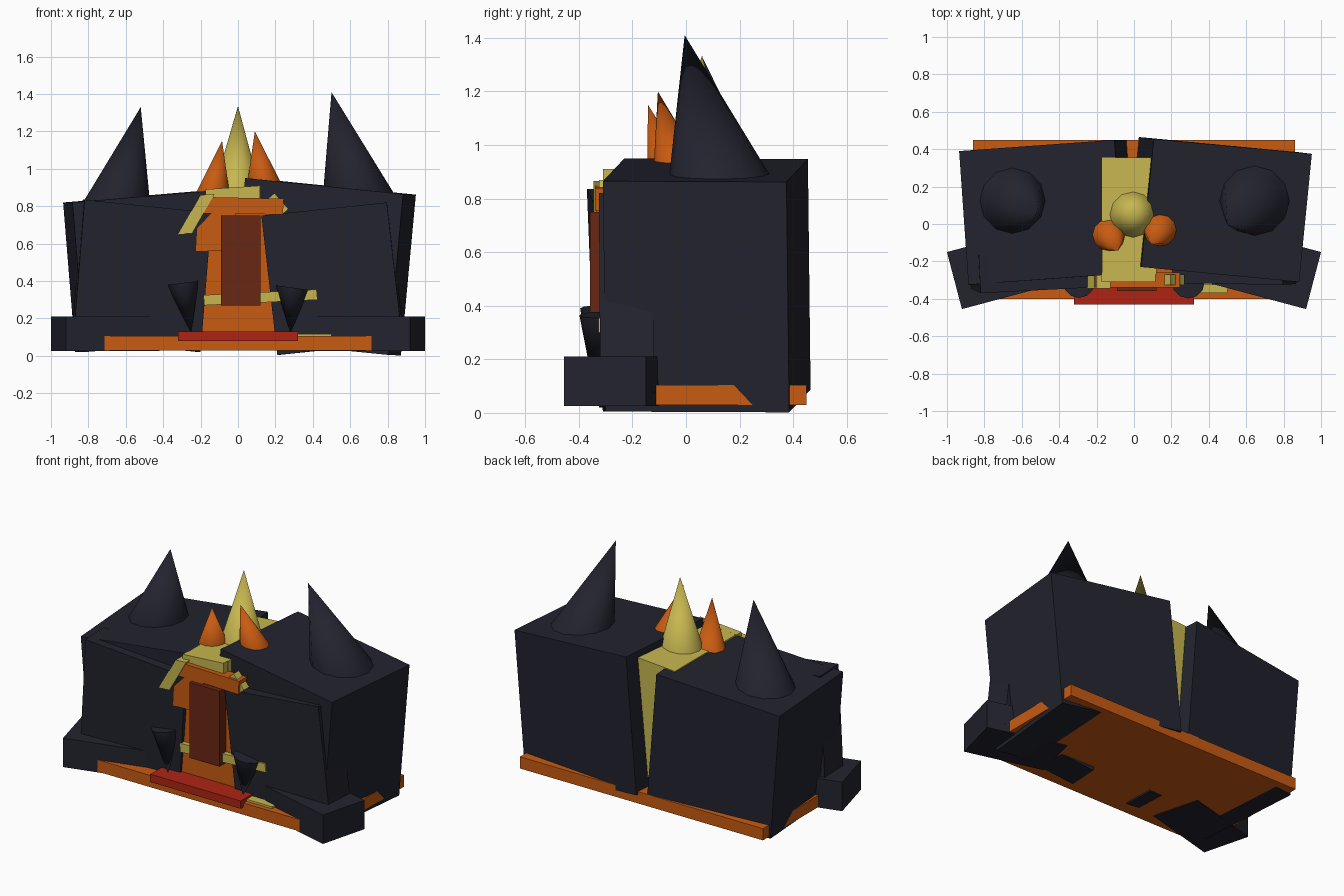
import bpy, bmesh, math
from mathutils import Vector

if "Cube" in bpy.data.objects:
    bpy.data.objects.remove(bpy.data.objects["Cube"])


def material(name, rgb):
    m = bpy.data.materials.new(name)
    m.diffuse_color = (*rgb, 1)
    m.use_nodes = True
    m.node_tree.nodes["Principled BSDF"].inputs["Base Color"].default_value = m.diffuse_color
    return m


DARK = material("dark_slate", (0.016, 0.017, 0.027))
ORANGE = material("burnt_orange", (0.58, 0.105, 0.006))
YELLOW = material("straw_yellow", (0.57, 0.47, 0.08))
RED = material("red", (0.42, 0.017, 0.007))
BROWN = material("red_brown", (0.14, 0.02, 0.006))


def finish(name, bm, mat, smooth=False):
    bmesh.ops.recalc_face_normals(bm, faces=bm.faces)
    me = bpy.data.meshes.new(name)
    bm.to_mesh(me)
    bm.free()
    me.materials.append(mat)
    ob = bpy.data.objects.new(name, me)
    bpy.context.collection.objects.link(ob)
    if smooth:
        bpy.ops.object.select_all(action='DESELECT')
        ob.select_set(True)
        bpy.context.view_layer.objects.active = ob
        bpy.ops.object.shade_smooth_by_angle(angle=math.radians(40))
    return ob


def slant_box(name, mat, corner, u, v, w):
    """Box from one corner and its three edge vectors."""
    bm = bmesh.new()
    bmesh.ops.create_cube(bm, size=1)
    c, u, v, w = map(Vector, (corner, u, v, w))
    for p in bm.verts:
        a, b, d = (t + 0.5 for t in p.co)
        p.co = c + u * a + v * b + w * d
    return finish(name, bm, mat)


def box(name, mat, x0, x1, y0, y1, z0, z1):
    return slant_box(name, mat, (x0, y0, z0), (x1 - x0, 0, 0), (0, y1 - y0, 0), (0, 0, z1 - z0))


def spike(name, mat, base, radius, apex, tilt=(0, 0), sides=12):
    """Cone with a base ring, tilted by slope, and a free apex."""
    bm = bmesh.new()
    base = Vector(base)
    ring = []
    for i in range(sides):
        a = math.tau * i / sides
        x, y = radius * math.cos(a), radius * math.sin(a)
        ring.append(bm.verts.new(base + Vector((x, y, x * tilt[0] + y * tilt[1]))))
    tip = bm.verts.new(apex)
    bm.faces.new(ring)
    for i in range(sides):
        bm.faces.new((ring[i], ring[(i + 1) % sides], tip))
    return finish(name, bm, mat, True)


# Base slab and front step
box("base_slab", ORANGE, -0.86, 0.86, -0.40, 0.45, 0.03, 0.105)
box("front_step", RED, -0.32, 0.32, -0.43, -0.22, 0.08, 0.13)
box("floor_strip", YELLOW, 0.15, 0.5, -0.37, -0.28, 0.10, 0.118)

# Two main halves, leaning apart
slant_box("right_body", DARK, (-0.042, -0.22, 0.09), (0.845, -0.08, -0.085),
          (0.068, 0.685, -0.003), (0.08, -0.01, 0.86))
slant_box("left_body", DARK, (-0.82, -0.325, 0.02), (0.83, 0.06, 0.07),
          (-0.05, 0.715, 0), (-0.065, 0, 0.80))

# Tilted facade slabs
slant_box("right_facade", DARK, (0.21, -0.31, 0.005), (0.67, -0.01, 0.07),
          (0.01, 0.2, 0), (-0.085, -0.005, 0.745))
slant_box("left_facade", DARK, (-0.88, -0.34, 0.09), (0.68, 0.035, -0.07),
          (-0.01, 0.2, 0), (0.06, -0.03, 0.745))

# Angled corner blocks
for side, s in (("left", -1), ("right", 1)):
    slant_box(side + "_corner_block", DARK, (s * 0.92, -0.455, 0.025),
              (-s * 0.5, 0.134, 0), (s * 0.08, 0.305, 0), (0, 0, 0.185))

# Central core and doorway
slant_box("central_core", YELLOW, (-0.17, -0.27, 0.15), (0.29, 0, 0.02),
          (0, 0.625, 0), (0, 0, 0.74))
box("door_panel", ORANGE, -0.20, 0.205, -0.295, -0.2, 0.10, 0.80)
slant_box("door_side_panel", ORANGE, (-0.225, -0.335, 0.56), (0.2, 0, 0),
          (0, 0.1, 0), (0.015, 0, 0.27))
slant_box("lintel", ORANGE, (-0.215, -0.34, 0.765), (0.455, 0, -0.01),
          (0, 0.08, 0), (0.005, 0, 0.085))
slant_box("door", BROWN, (-0.092, -0.358, 0.268), (0.212, 0, 0),
          (0, 0.1, 0), (0, 0, 0.482))
slant_box("door_sill", YELLOW, (-0.18, -0.327, 0.27), (0.605, 0, 0.03),
          (0, 0.06, 0), (-0.005, 0, 0.055))
slant_box("left_brace", YELLOW, (-0.32, -0.345, 0.65), (0.075, 0, 0.005),
          (0, 0.075, 0), (0.12, 0, 0.21))
slant_box("right_brace", YELLOW, (0.235, -0.325, 0.755), (0.035, 0, 0.03),
          (0, 0.055, 0), (-0.075, 0, 0.085))
slant_box("core_cap", YELLOW, (-0.175, -0.31, 0.80), (0.29, 0, 0.02),
          (0, 0.05, 0), (0, 0, 0.09))

# Large ear spikes
spike("right_ear", DARK, (0.645, 0.125, 0.89), 0.187, (0.5, -0.005, 1.41), (-0.1, 0))
spike("left_ear", DARK, (-0.65, 0.125, 0.84), 0.176, (-0.52, 0.06, 1.33), (0.085, 0))

# Small crown spikes
spike("centre_spike", YELLOW, (-0.005, 0.05, 0.89), 0.125, (0, 0.06, 1.335))
spike("left_crown_spike", ORANGE, (-0.135, -0.055, 0.87), 0.09, (-0.085, -0.142, 1.15))
spike("right_crown_spike", ORANGE, (0.14, -0.03, 0.925), 0.09, (0.09, -0.105, 1.2))

# Inverted cones flanking the doorway
spike("left_door_spike", DARK, (-0.295, -0.31, 0.39), 0.085, (-0.25, -0.35, 0.12), (0.14, 0))
spike("right_door_spike", DARK, (0.29, -0.31, 0.365), 0.088, (0.28, -0.35, 0.12), (-0.14, 0))
